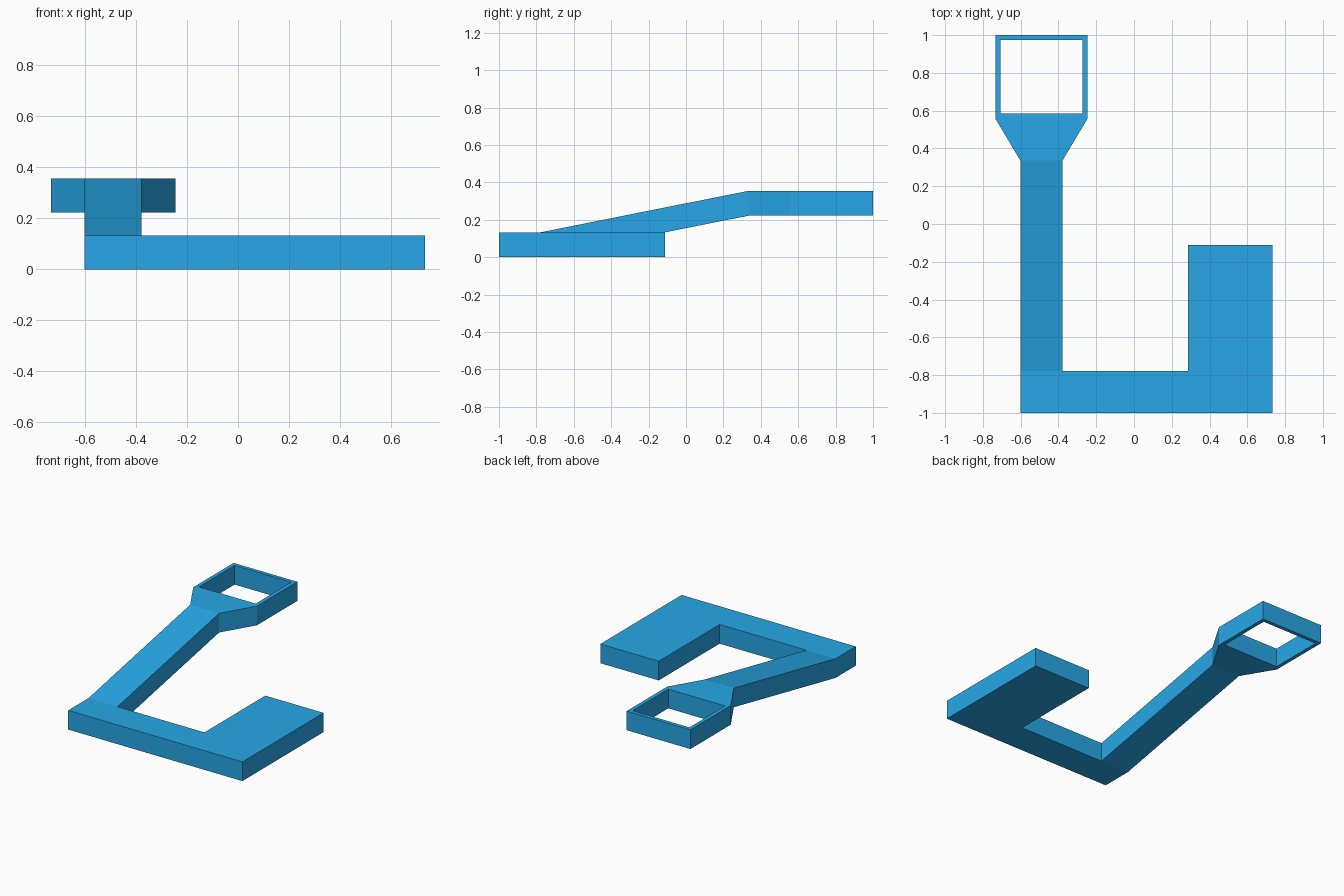
import bpy, bmesh

if "Cube" in bpy.data.objects:
    bpy.data.objects.remove(bpy.data.objects["Cube"])

THICK = 0.133
Y0, Y1, RISE = -0.778, 0.335, 0.222    # start and end of the sloping arm

def floor_z(x, y):
    """Underside height: flat pad on the right, rising arm on the left."""
    if x > 0:
        return 0
    return RISE * min(max((y - Y0) / (Y1 - Y0), 0), 1)

def rect(x0, x1, y0, y1):
    return [(x0, y0), (x1, y0), (x1, y1), (x0, y1)]

AL, AR = -0.601, -0.379                # arm sides
PL, PR = 0.287, 0.734                  # pad sides
outer = rect(-0.734, -0.246, 0.558, 1.0)
inner = rect(-0.708, -0.273, 0.584, 0.974)

plan = [
    rect(AL, AR, -1, Y0),              # corner
    rect(AR, PL, -1, Y0),              # cross bar
    [(PL, -1), (PR, -1), (PR, -0.111), (PL, -0.111), (PL, Y0)],  # wide pad
    rect(AL, AR, Y0, Y1),              # sloping arm
    [(AL, Y1), (AR, Y1), outer[1], outer[0]],  # flared neck
]
# open square frame
for i in range(4):
    j = (i + 1) % 4
    plan.append([outer[i], outer[j], inner[j], inner[i]])

# Lay out the underside, weld it and thicken it straight upwards
bm = bmesh.new()
for poly in plan:
    bm.faces.new([bm.verts.new((x, y, floor_z(x, y))) for x, y in poly])
bmesh.ops.remove_doubles(bm, verts=bm.verts[:], dist=1e-4)
res = bmesh.ops.extrude_face_region(bm, geom=bm.faces[:], use_keep_orig=True)
top = [g for g in res["geom"] if isinstance(g, bmesh.types.BMVert)]
bmesh.ops.translate(bm, verts=top, vec=(0, 0, THICK))
bmesh.ops.recalc_face_normals(bm, faces=bm.faces[:])

mesh = bpy.data.meshes.new("hooked_bracket")
bm.to_mesh(mesh)
bm.free()
obj = bpy.data.objects.new("hooked_bracket", mesh)
bpy.context.collection.objects.link(obj)

# blue finish
mat = bpy.data.materials.new("blue")
mat.diffuse_color = (0.02, 0.39, 0.8, 1)
mat.use_nodes = True
mat.node_tree.nodes["Principled BSDF"].inputs["Base Color"].default_value = mat.diffuse_color
mesh.materials.append(mat)
